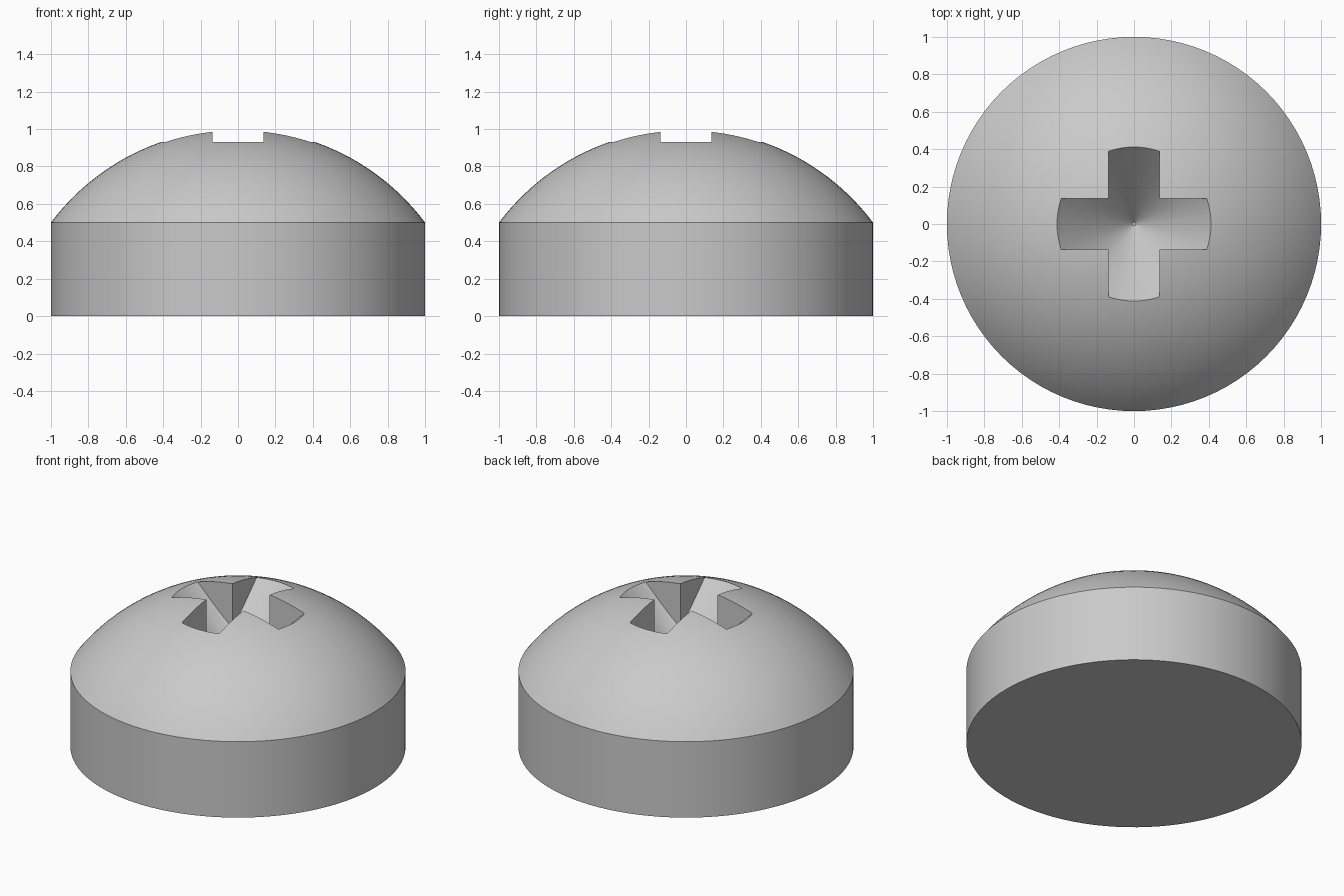
import bpy
import bmesh
from math import asin, cos, sin, pi, radians, sqrt

SEGMENTS = 96
RIM_Z = 0.5            # top of the straight side wall
DOME_R = 1.25          # sphere radius of the domed top
DOME_Z = -0.25         # sphere centre height
SLOT_HALF = 0.136      # half width of each recess arm
SLOT_REACH = 0.412     # radius where the recess meets the dome
TIP_R = 0.01           # tiny flat at the bottom of the recess

cube = bpy.data.objects.get("Cube")
if cube:
    bpy.data.objects.remove(cube, do_unlink=True)

steel = bpy.data.materials.new("plain_grey")
steel.use_nodes = True
grey = (0.59, 0.59, 0.59, 1.0)
steel.diffuse_color = grey
steel.node_tree.nodes["Principled BSDF"].inputs["Base Color"].default_value = grey


def add_object(name, bm):
    bmesh.ops.recalc_face_normals(bm, faces=bm.faces)
    mesh = bpy.data.meshes.new(name)
    bm.to_mesh(mesh)
    bm.free()
    mesh.materials.append(steel)
    obj = bpy.data.objects.new(name, mesh)
    bpy.context.collection.objects.link(obj)
    return obj


def lathe(name, profile):
    """Spin a closed (radius, height) outline about the z axis."""
    bm = bmesh.new()
    verts = [bm.verts.new((r, 0, z)) for r, z in profile]
    edges = [bm.edges.new(pair) for pair in zip(verts, verts[1:])]
    bmesh.ops.spin(bm, geom=verts + edges, cent=(0, 0, 0), axis=(0, 0, 1),
                   angle=2 * pi, steps=SEGMENTS)
    bmesh.ops.remove_doubles(bm, verts=bm.verts, dist=1e-5)
    return add_object(name, bm)


def boolean(obj, other, operation):
    """Apply a boolean and remove the helper."""
    mod = obj.modifiers.new("cut", 'BOOLEAN')
    mod.operation = operation
    mod.solver = 'EXACT'
    mod.object = other
    bpy.context.view_layer.update()
    baked = bpy.data.meshes.new_from_object(
        obj.evaluated_get(bpy.context.evaluated_depsgraph_get()))
    obj.modifiers.clear()
    obj.data = baked
    bpy.data.objects.remove(other, do_unlink=True)


# Head: straight wall with a spherical dome on top
steps = 24
edge_angle = asin(1 / DOME_R)
dome = [(DOME_R * sin(edge_angle * i / steps),
         DOME_Z + DOME_R * cos(edge_angle * i / steps))
        for i in range(steps, -1, -1)]
head = lathe("screw_head", [(0, 0), (1, 0)] + dome)

# Recess cutter: a pointed cone trimmed to a cross
rim_height = DOME_Z + sqrt(DOME_R ** 2 - SLOT_REACH ** 2)
slope = (rim_height - RIM_Z) / (SLOT_REACH - TIP_R)
top = 1.2
recess = lathe("recess_cutter", [
    (0, RIM_Z), (TIP_R, RIM_Z), (TIP_R + (top - RIM_Z) / slope, top), (0, top)])
recess.hide_render = True

# Cross outline: one corner repeated by quarter turns, then extruded
bm = bmesh.new()
outline = []
for quarter in range(4):
    c, s = round(cos(quarter * pi / 2)), round(sin(quarter * pi / 2))
    for x, y in ((1, -SLOT_HALF), (1, SLOT_HALF), (SLOT_HALF, SLOT_HALF)):
        outline.append(bm.verts.new((c * x - s * y, s * x + c * y, 0.3)))
face = bm.faces.new(outline)
grown = bmesh.ops.extrude_face_region(bm, geom=[face])["geom"]
bmesh.ops.translate(bm, vec=(0, 0, 1.2),
                    verts=[g for g in grown if isinstance(g, bmesh.types.BMVert)])
cross = add_object("cross_cutter", bm)
cross.hide_render = True

boolean(recess, cross, 'INTERSECT')
boolean(head, recess, 'DIFFERENCE')
head.name = "screw_head"

# Smooth shading with crisp edges
bpy.ops.object.select_all(action='DESELECT')
head.select_set(True)
bpy.context.view_layer.objects.active = head
bpy.ops.object.shade_smooth_by_angle(angle=radians(25))
